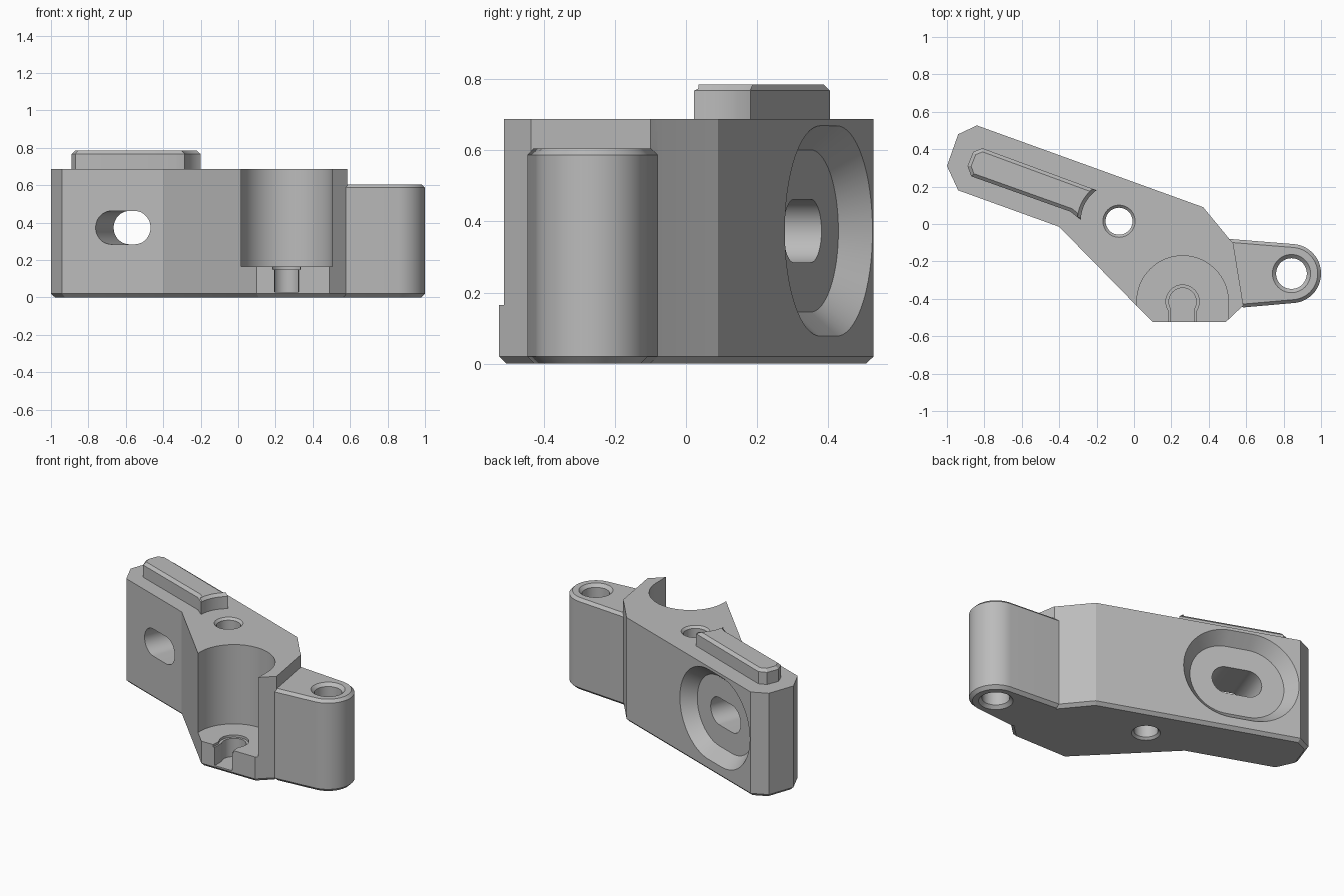
import bpy, bmesh
from math import cos, sin, pi, radians
from mathutils import Matrix, Vector

if "Cube" in bpy.data.objects:
    bpy.data.objects.remove(bpy.data.objects["Cube"])

grey = bpy.data.materials.new("plain grey")
grey.use_nodes = True
grey.diffuse_color = (0.5, 0.5, 0.5, 1)
grey.node_tree.nodes["Principled BSDF"].inputs["Base Color"].default_value = (0.5, 0.5, 0.5, 1)


def arc(x, y, r, a0, a1, n=32):
    steps = [radians(a0 + (a1 - a0) * i / n) for i in range(n + 1)]
    return [(x + r * cos(a), y + r * sin(a)) for a in steps]


def circle(x, y, r, n=64):
    return arc(x, y, r, 0, 360, n)[:-1]


def stadium(half, r):
    return arc(half, 0, r, -90, 90) + arc(-half, 0, r, 90, 270)


def inset(pts, d):
    """Mitred inward offset of a counter-clockwise outline."""
    out = []
    for i, p in enumerate(pts):
        p = Vector(p)
        e0 = (p - Vector(pts[i - 1])).normalized()
        e1 = (Vector(pts[(i + 1) % len(pts)]) - p).normalized()
        n0, n1 = Vector((-e0.y, e0.x)), Vector((-e1.y, e1.x))
        out.append(p + (n0 + n1) * d / (1 + n0.dot(n1)))
    return out


def prism(name, pts, levels, matrix=None):
    """Stack of outlines; each level is (height, inset)."""
    bm = bmesh.new()
    rings = [[bm.verts.new((p[0], p[1], z)) for p in inset(pts, d)] for z, d in levels]
    n = len(pts)
    bm.faces.new(rings[0][::-1])
    bm.faces.new(rings[-1])
    for a, b in zip(rings, rings[1:]):
        for i in range(n):
            j = (i + 1) % n
            bm.faces.new((a[i], a[j], b[j], b[i]))
    if matrix:
        bm.transform(matrix)
    mesh = bpy.data.meshes.new(name)
    bm.to_mesh(mesh)
    bm.free()
    mesh.materials.append(grey)
    ob = bpy.data.objects.new(name, mesh)
    bpy.context.collection.objects.link(ob)
    return ob


def combine(target, tool, operation="DIFFERENCE"):
    tool.hide_render = True
    mod = target.modifiers.new("join", "BOOLEAN")
    mod.operation, mod.solver, mod.object = operation, "EXACT", tool
    bpy.context.view_layer.objects.active = target
    bpy.ops.object.modifier_apply(modifier=mod.name)
    bpy.data.objects.remove(tool)


TOP, LUG_TOP, FLOOR = 0.687, 0.605, 0.165
HOLE, LUG_HOLE, SEAT = (-0.08, 0.015), (0.842, -0.265), (0.26, -0.415)

# Main angled body with chamfered underside
body = prism("bracket_body", [
    (-1, 0.31), (-0.94, 0.18), (-0.40, -0.015), (0.10, -0.525), (0.49, -0.525),
    (0.585, -0.435), (0.53, -0.10), (0.51, -0.08), (0.37, 0.09),
    (-0.84, 0.527), (-0.94, 0.48)], [(0, 0.02), (0.02, 0), (TOP, 0)])

# Rounded side lug
lug = prism("side_lug", [(0.42, -0.38), (0.585, -0.446)]
            + arc(*LUG_HOLE, 0.158, -84, 84) + [(0.512, -0.08), (0.42, -0.15)],
            [(0, 0.02), (0.02, 0), (LUG_TOP - 0.018, 0), (LUG_TOP, 0.018)])
combine(body, lug, "UNION")

# Open round pocket at the front
pocket = arc(*SEAT, 0.245, 0, 180, 48) + [(0.015, -0.7), (0.505, -0.7)]
combine(body, prism("pocket_cutter", pocket, [(FLOOR, 0), (1, 0)]))

# Small chamfers along the pocket floor's outer edge
for a, b in [((0.10, -0.525), (0.49, -0.525)), ((0.48, -0.535), (0.525, -0.492))]:
    a, b = Vector((*a, FLOOR)), Vector((*b, FLOOR))
    d = (b - a).normalized()
    side = d.cross(Vector((0, 0, 1)))
    frame = Matrix((side, Vector((0, 0, 1)), d)).transposed().to_4x4()
    frame.translation = a
    combine(body, prism("edge_cutter", circle(0, 0, 0.018, 4),
                        [(0, 0), ((b - a).length, 0)], frame))

# Keyhole in the pocket floor, open to the front
for z, r, w in [(0.03, 0.073, 0.062), (FLOOR - 0.015, 0.089, 0.072)]:
    combine(body, prism("key_round_cutter", circle(*SEAT, r), [(z, 0), (0.3, 0)]))
    neck = [(SEAT[0] - w - 0.012, -0.6), (SEAT[0] + w + 0.012, -0.6),
            (SEAT[0] + w, -0.50), (SEAT[0] + w, SEAT[1]),
            (SEAT[0] - w, SEAT[1]), (SEAT[0] - w, -0.50)]
    combine(body, prism("key_neck_cutter", neck, [(z, 0), (0.3, 0)]))

# Countersunk vertical holes
for (x, y), r, flare, top in [(HOLE, 0.072, 0.014, TOP), (LUG_HOLE, 0.082, 0.02, LUG_TOP)]:
    combine(body, prism("hole_cutter", circle(x, y, r), [
        (-0.02, -flare), (0, -flare), (flare, 0),
        (top - flare, 0), (top, -flare), (top + 0.1, -flare)]))

# Slot through the arm with a tapered recess on the back
arm = Vector((cos(radians(20)), -sin(radians(20)), 0))
up = Vector((0, 0, 1))
frame = Matrix((arm, up, arm.cross(up))).transposed().to_4x4()
frame.translation = (-0.491, 0.4025, 0.373)
combine(body, prism("recess_cutter", stadium(0.067, 0.228),
                    [(-0.02, -0.086), (0.08, 0)], frame))
combine(body, prism("slot_cutter", stadium(0.067, 0.089), [(-0.02, 0), (0.5, 0)], frame))

# Raised rail on top, scooped around the hole
rail = prism("top_rail", [(-0.89, 0.31), (-0.87, 0.255), (-0.34, 0.066)]
             + arc(*HOLE, 0.205, 178, 126, 16) + [(-0.81, 0.405), (-0.86, 0.385)],
             [(TOP - 0.01, 0), (0.767, 0), (0.785, 0.018)])

# Smooth the round walls, keep edges crisp
for ob in (body, rail):
    bpy.ops.object.select_all(action="DESELECT")
    ob.select_set(True)
    bpy.context.view_layer.objects.active = ob
    bpy.ops.object.shade_smooth_by_angle(angle=pi / 9)
